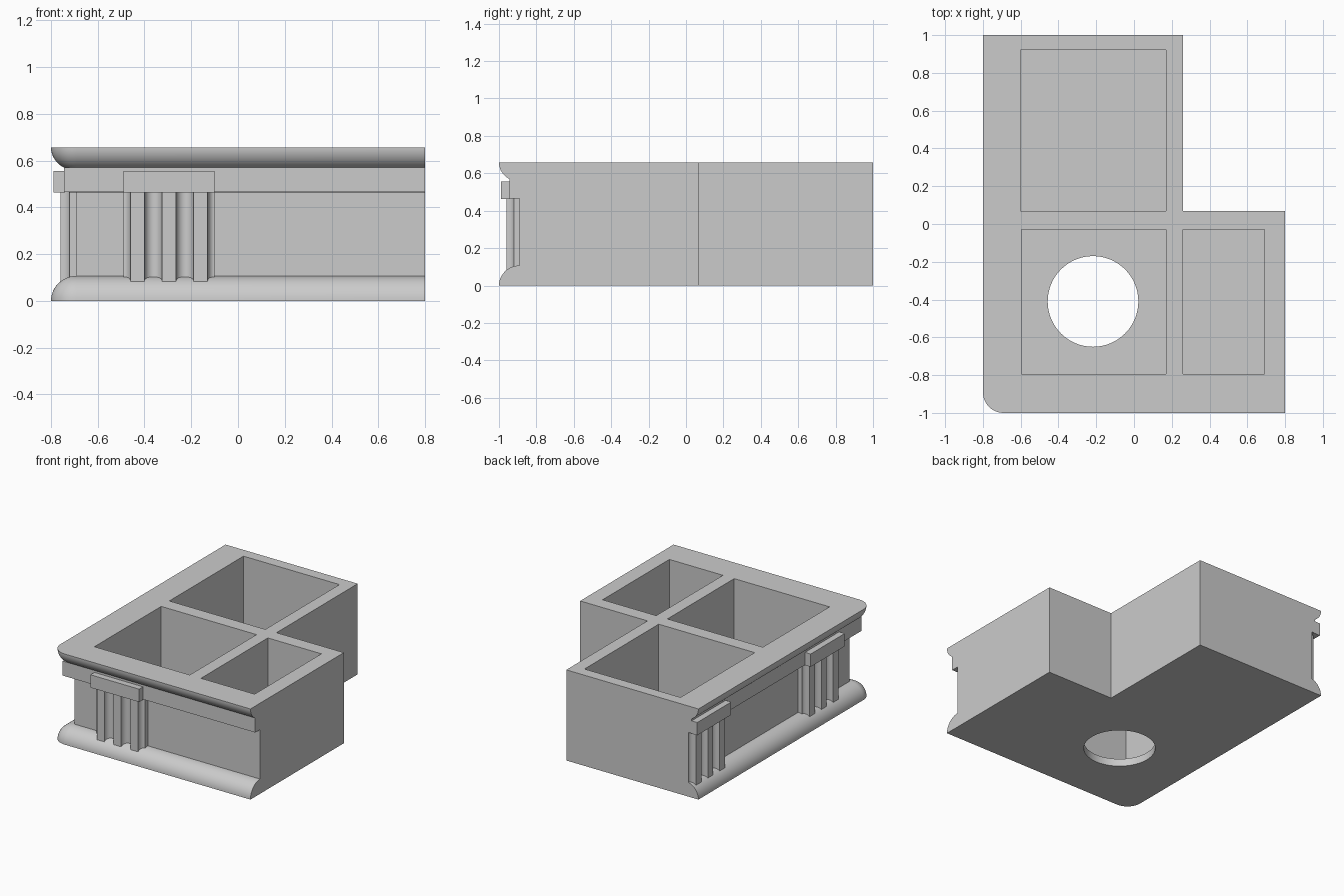
import bpy, bmesh
from math import sin, cos, pi

if "Cube" in bpy.data.objects:
    bpy.data.objects.remove(bpy.data.objects["Cube"], do_unlink=True)

LEFT, RIGHT, FRONT, BACK = -0.80, 0.80, -1.0, 1.0
NOTCH_X, NOTCH_Y = 0.26, 0.07
HEIGHT, WALL, BAND = 0.657, 0.11, 0.055
FLOOR = 0.055

grey = bpy.data.materials.new("plain grey")
grey.use_nodes = True
grey.diffuse_color = (0.6, 0.6, 0.6, 1)
grey.node_tree.nodes["Principled BSDF"].inputs["Base Color"].default_value = (0.6, 0.6, 0.6, 1)


def finish(name, bm):
    """Turn a bmesh into a shaded object."""
    bmesh.ops.remove_doubles(bm, verts=bm.verts, dist=0.00005)
    bmesh.ops.recalc_face_normals(bm, faces=bm.faces)
    mesh = bpy.data.meshes.new(name)
    bm.to_mesh(mesh)
    bm.free()
    mesh.materials.append(grey)
    obj = bpy.data.objects.new(name, mesh)
    bpy.context.collection.objects.link(obj)
    return obj


def loft(name, rings):
    """Skin a stack of equal-length point rings and cap both ends."""
    bm = bmesh.new()
    loops = [[bm.verts.new(p) for p in ring] for ring in rings]
    for low, high in zip(loops, loops[1:]):
        for i in range(len(low)):
            j = (i + 1) % len(low)
            bm.faces.new((low[i], low[j], high[j], high[i]))
    bm.faces.new(loops[0][::-1])
    bm.faces.new(loops[-1])
    return finish(name, bm)


def box(name, x0, x1, y0, y1, z0, z1):
    plan = [(x0, y0), (x1, y0), (x1, y1), (x0, y1)]
    return loft(name, [[(x, y, z) for x, y in plan] for z in (z0, z1)])


def outline(inset, radius, z, steps=12):
    """L-shaped plan; only the moulded front and side are inset."""
    x, y = LEFT + inset, FRONT + inset
    pts = [(RIGHT, y), (RIGHT, NOTCH_Y), (NOTCH_X, NOTCH_Y), (NOTCH_X, BACK), (x, BACK)]
    for i in range(steps + 1):
        a = pi + pi / 2 * i / steps
        pts.append((x + radius + radius * cos(a), y + radius + radius * sin(a)))
    return [(px, py, z) for px, py in pts]


# Body: rounded base moulding, recessed wall, flat band, rounded top moulding
rings = []
for i in range(13):
    t = pi / 2 * i / 12
    rings.append(outline(WALL * (1 - cos(t)), WALL * cos(t), 0.107 * sin(t)))
rings += [outline(WALL, 0, 0.4645), outline(BAND, 0, 0.465), outline(BAND, 0, 0.5695)]
for i in range(11):
    t = pi / 3 * (1 - i / 10)
    rings.append(outline(WALL * (1 - cos(t)), WALL * cos(t), HEIGHT - 0.1 * sin(t)))
body = loft("moulded_body", rings)

# Compartments and round floor opening
cutters = [
    box("front_cell_cutter", -0.595, 0.17, -0.795, -0.03, FLOOR, 1),
    box("side_cell_cutter", 0.26, 0.69, -0.795, -0.03, FLOOR, 1),
    box("rear_cell_cutter", -0.60, 0.17, 0.07, 0.92, FLOOR, 1),
]
circle = [(-0.217 + 0.24 * cos(2 * pi * i / 64), -0.41 + 0.24 * sin(2 * pi * i / 64))
          for i in range(64)]
cutters.append(loft("floor_hole_cutter", [[(x, y, z) for x, y in circle] for z in (-0.1, 0.3)]))
for cutter in cutters:
    mod = body.modifiers.new("cut", 'BOOLEAN')
    mod.operation = 'DIFFERENCE'
    mod.solver = 'EXACT'
    mod.object = cutter
    bpy.context.view_layer.objects.active = body
    bpy.ops.object.modifier_apply(modifier=mod.name)
    bpy.data.objects.remove(cutter, do_unlink=True)


# Fluted panel plan: (distance along wall, inset from outer face)
def flute(centre, half, start, end, steps=12):
    angles = [start + (end - start) * i / steps for i in range(steps + 1)]
    return [(centre + half * cos(a), 0.04 + 0.04 * sin(a)) for a in angles]


WIDTH = 0.39
panel = [(0, 0.12)] + flute(0, 0.03, pi / 2, 0)
panel += flute(0.1275, 0.0375, pi, 0) + flute(0.2625, 0.0375, pi, 0)
panel += flute(WIDTH, 0.03, pi, pi / 2) + [(WIDTH, 0.12)]

parts = [body]
for name, side, start in (("front", False, -0.49), ("side_front", True, -0.69),
                          ("side_rear", True, 0.61)):
    def place(u, d):
        return (LEFT + d, start + u) if side else (start + u, FRONT + d)

    parts.append(loft(name + "_fluted_panel",
                      [[(*place(u, d), z) for u, d in panel] for z in (0.06, 0.466)]))
    # Cap block above the flutes
    (xa, ya), (xb, yb) = place(0, 0.01), place(WIDTH, 0.06)
    parts.append(box(name + "_panel_cap", min(xa, xb), max(xa, xb),
                     min(ya, yb), max(ya, yb), 0.463, 0.556))

# Smooth curves, keep edges crisp
bpy.ops.object.select_all(action='DESELECT')
for obj in parts:
    obj.select_set(True)
bpy.context.view_layer.objects.active = body
bpy.ops.object.shade_smooth_by_angle(angle=pi / 6)
